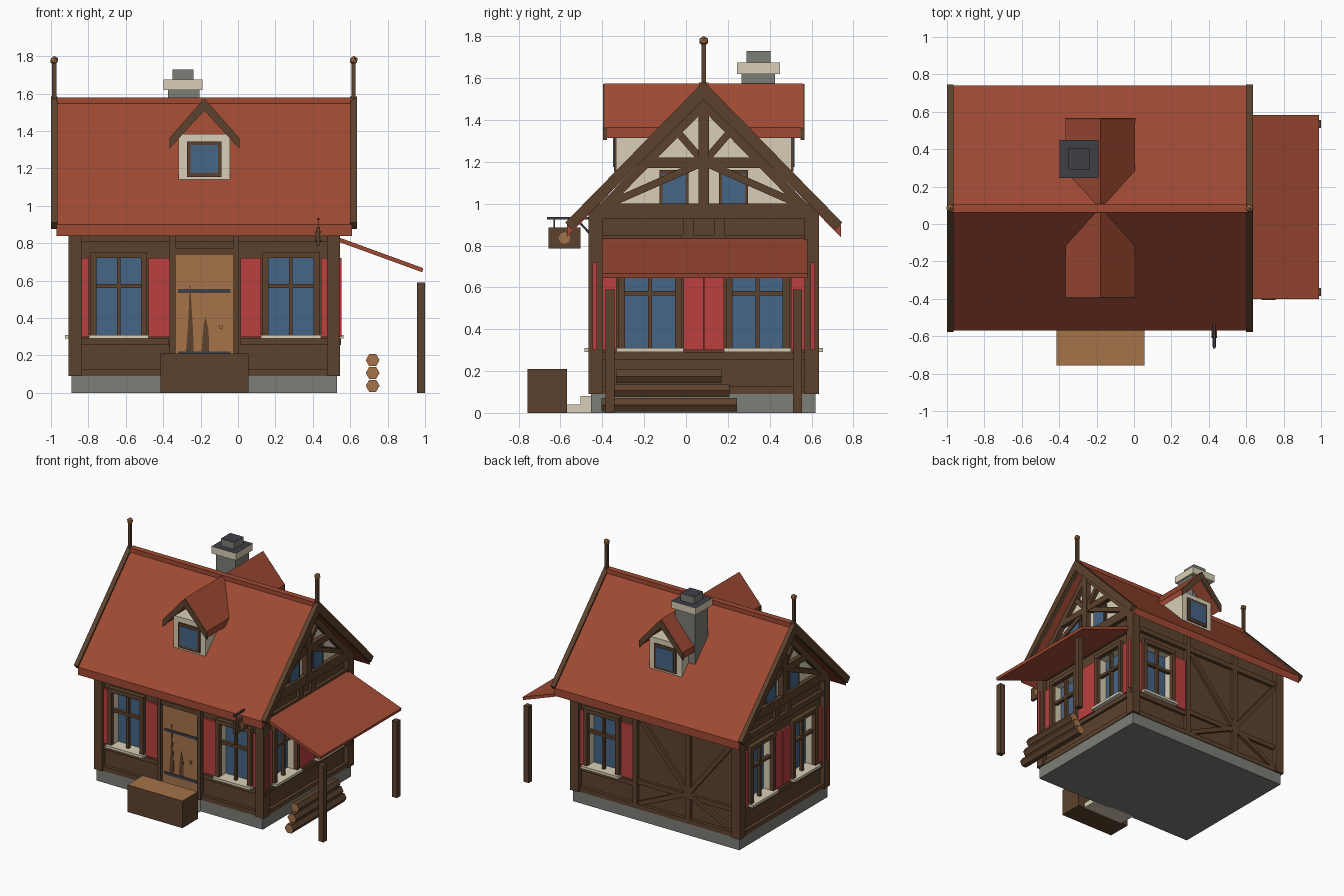
import bpy, bmesh, math
from mathutils import Vector

if "Cube" in bpy.data.objects:
    bpy.data.objects.remove(bpy.data.objects["Cube"])

CX, CY = -0.18, 0.085          # centre of the house body


def material(name, r, g, b):
    def lin(c):
        c /= 255
        return c / 12.92 if c < 0.04045 else ((c + 0.055) / 1.055) ** 2.4
    m = bpy.data.materials.new(name)
    m.diffuse_color = (lin(r), lin(g), lin(b), 1)
    m.use_nodes = True
    m.node_tree.nodes["Principled BSDF"].inputs["Base Color"].default_value = m.diffuse_color
    return m


timber = material("dark timber", 92, 66, 45)
tiles = material("roof tiles", 160, 74, 51)
plaster = material("cream plaster", 216, 207, 182)
glass = material("blue glass", 70, 102, 136)
paint = material("red paint", 187, 64, 63)
wood = material("light wood", 165, 115, 73)
stone = material("grey stone", 124, 126, 119)
iron = material("dark iron", 62, 62, 71)


def prism(name, pts, axis, a0, a1, mat, alt=None, rule=None):
    """Extrude a 2D outline along an axis; faces passing rule get alt."""
    place = {'x': lambda p, a: (a, p[0], p[1]),
             'y': lambda p, a: (p[0], a, p[1]),
             'z': lambda p, a: (p[0], p[1], a)}[axis]
    bm = bmesh.new()
    lo = [bm.verts.new(place(p, a0)) for p in pts]
    hi = [bm.verts.new(place(p, a1)) for p in pts]
    bm.faces.new(lo)
    bm.faces.new(hi)
    for i in range(len(pts)):
        j = (i + 1) % len(pts)
        bm.faces.new((lo[i], lo[j], hi[j], hi[i]))
    bmesh.ops.recalc_face_normals(bm, faces=bm.faces)
    bm.normal_update()
    if rule:
        for f in bm.faces:
            f.material_index = int(rule(f.normal))
    me = bpy.data.meshes.new(name)
    bm.to_mesh(me)
    bm.free()
    me.materials.append(mat)
    if alt:
        me.materials.append(alt)
    ob = bpy.data.objects.new(name, me)
    bpy.context.collection.objects.link(ob)
    return ob


def rect(u0, u1, v0, v1):
    return [(u0, v0), (u1, v0), (u1, v1), (u0, v1)]


def box(name, x0, x1, y0, y1, z0, z1, mat, alt=None, rule=None):
    return prism(name, rect(x0, x1, y0, y1), 'z', z0, z1, mat, alt, rule)


# Wall faces: extrusion axis, wall plane position, outward sign
FACES = {'front': ('y', -0.43, -1), 'back': ('y', 0.60, 1),
         'right': ('x', 0.51, 1), 'left': ('x', -0.87, -1)}


def on_wall(face, name, pts, d0, d1, mat, alt=None, rule=None):
    ax, p, s = FACES[face]
    return prism(face + "_" + name, pts, ax, p + s * d0, p + s * d1, mat, alt, rule)


def brace(face, name, a, b, w=0.04, d=0.03):
    a, b = Vector(a), Vector(b)
    t = (b - a).normalized() * w / 2
    n = Vector((-t.y, t.x))
    on_wall(face, name, [a + n, b + n, b - n, a - n], -0.01, d, timber)


def up(n):
    return n.z > 0.9


# Base, walls and gable
box("foundation", -0.89, 0.53, -0.455, 0.62, 0, 0.09, stone)
body = box("walls", -0.87, 0.51, -0.43, 0.60, 0.09, 0.98, timber, plaster, lambda n: False)
prism("gable_walls", [(-0.43, 0.97), (0.60, 0.97), (CY, 1.49)], 'x', -0.87, 0.51, plaster)
for x0 in (-0.905, 0.475):
    for y0 in (-0.466, 0.566):
        box("corner_post", x0, x0 + 0.07, y0, y0 + 0.07, 0.09, 0.98, timber)


# Windows with recess, frame, bars, sill and shutters
def window(face, c, reach):
    cut = on_wall(face, "window_cutter", rect(c - .12, c + .12, .305, .72), -.06, .05,
                  timber, plaster, lambda n: True)
    cut.hide_render = True
    cut.hide_viewport = True
    m = body.modifiers.new("opening", 'BOOLEAN')
    m.operation, m.solver, m.object = 'DIFFERENCE', 'EXACT', cut
    on_wall(face, "glass", rect(c - .12, c + .12, .305, .72), -.062, -.052, glass)
    for s in (-1, 1):
        on_wall(face, "frame_side", rect(c + s * .12, c + s * .152, .30, .75), 0, .034, timber)
        on_wall(face, "shutter", rect(c + s * .16, c + s * reach, .30, .72), -.005, .017, paint)
    on_wall(face, "frame_top", rect(c - .152, c + .152, .72, .752), 0, .036, timber)
    on_wall(face, "bar_upright", rect(c - .01, c + .01, .305, .72), -.015, .01, timber)
    on_wall(face, "bar_cross", rect(c - .12, c + .12, .56, .582), -.015, .012, timber)
    on_wall(face, "sill", rect(c - .16, c + .16, .29, .31), -.05, .055, plaster)
    on_wall(face, "sill_beam", rect(c - .268, c + .268, .255, .29), 0, .02, timber)


for face, centres, reach in (('front', (-.6375, .2825), .27), ('back', (.2825,), .27),
                             ('right', (-.1725, .3425), .257), ('left', (-.1725, .3425), .257)):
    for c in centres:
        window(face, c, reach)

# Horizontal beams of all walls
for face in FACES:
    lo, hi = (-0.85, 0.49) if FACES[face][0] == 'y' else (-0.41, 0.58)
    on_wall(face, "bottom_beam", rect(lo, hi, .09, .125), 0, .025, timber)
    on_wall(face, "top_beam", rect(lo, hi, .81, .85), 0, .025, timber)

# Timber framing of the back wall
for x in (-0.45, 0.0):
    on_wall('back', "post", rect(x - .02, x + .02, .12, .97), 0, .025, timber)
on_wall('back', "rail", rect(-.85, 0, .28, .315), 0, .02, timber)
for a, b in (((-.83, .8), (-.45, .32)), ((-.03, .8), (-.45, .32)),
             ((-.83, .13), (-.45, .32)), ((-.03, .13), (-.45, .32))):
    brace('back', "brace", a, b, .035, .022)

# Gable framing, the same at both ends
for face in ('right', 'left'):
    on_wall(face, "tie_beam", rect(-.45, .62, .93, 1.0), 0, .035, timber)
    on_wall(face, "king_post", rect(CY - .025, CY + .025, .98, 1.5), 0, .04, timber)
    on_wall(face, "collar_beam", rect(CY - .29, CY + .29, 1.17, 1.22), 0, .035, timber)
    on_wall(face, "rafters", [(-.43, .98), (CY, 1.507), (.60, .98), (.54, .98), (CY, 1.445),
                              (-.37, .98)], 0, .035, timber)
    for s in (-1, 1):
        brace(face, "lower_brace", (CY + s * .02, 1.19), (CY + s * .45, 1.0), .035)
        brace(face, "upper_brace", (CY + s * .01, 1.21), (CY + s * .14, 1.36), .035)
        c = CY + s * .142
        on_wall(face, "gable_frame", rect(c - .07, c + .07, .99, 1.16), 0, .012, timber)
        on_wall(face, "gable_glass", rect(c - .055, c + .055, 1.0, 1.142), 0, .018, glass)
        on_wall(face, "stud", rect(CY + s * .05, CY + s * .1, .84, .95), 0, .025, timber)

# Main roof, ridge, gable boards and finials
prism("main_roof", [(-.57, .84), (-.57, .90), (CY, 1.57), (.74, .90), (.74, .84), (CY, 1.51)],
      'x', -.97, .61, tiles)
box("ridge_cap", -.97, .61, CY - .023, CY + .023, 1.53, 1.58, tiles)
for x0, x1 in ((-1.0, -.965), (.60, .637)):
    prism("gable_board", [(-.545, .875), (-.577, .91), (CY, 1.585), (.747, .91), (.715, .875),
                          (CY, 1.495)], 'x', x0, x1, timber)
    xm = (x0 + x1) / 2
    box("finial_post", xm - .011, xm + .011, CY - .011, CY + .011, 1.5, 1.77, timber)
    bpy.ops.mesh.primitive_ico_sphere_add(subdivisions=1, radius=.024, location=(xm, CY, 1.778))
    bpy.context.object.name = "finial_ball"
    bpy.context.object.data.materials.append(wood)

# Dormers, mirrored front to back
for s in (-1, 1):
    def Y(d):
        return CY + s * d

    def chevron(top, w, eave, inner, low):
        return [(CX - w, low), (CX - w, eave), (CX, top), (CX + w, eave), (CX + w, low), (CX, inner)]
    prism("dormer_roof", chevron(1.575, .185, 1.365, 1.53, 1.315), 'y', Y(0), Y(.475), tiles)
    prism("dormer_board", chevron(1.573, .187, 1.362, 1.51, 1.305), 'y', Y(.462), Y(.481), timber)
    prism("dormer_wall", rect(CX - .138, CX + .138, 1.1, 1.385), 'y', Y(.1), Y(.42), plaster)
    prism("dormer_frame", rect(CX - .092, CX + .092, 1.155, 1.345), 'y', Y(.41), Y(.43), timber)
    prism("dormer_glass", rect(CX - .073, CX + .073, 1.175, 1.325), 'y', Y(.425), Y(.434), glass)

# Chimney
box("chimney_shaft", -.375, -.205, .265, .425, 1.1, 1.63, stone)
box("chimney_cap", -.397, -.19, .245, .45, 1.62, 1.675, plaster, iron, up)
box("chimney_pot", -.35, -.237, .29, .405, 1.67, 1.73, stone, iron, up)

# Door with frame, straps and handle
on_wall('front', "door", rect(-.335, -.025, .09, .74), 0, .012, wood)
for x in (-.365, -.025):
    on_wall('front', "door_jamb", rect(x, x + .03, .09, .9), 0, .036, timber)
on_wall('front', "door_lintel", rect(-.335, -.025, .74, .775), 0, .034, timber)
for z in (.20, .535):
    on_wall('front', "door_strap", rect(-.32, -.04, z, z + .02), .01, .018, iron)
on_wall('front', "door_handle", rect(-.098, -.082, .345, .361), .01, .025, wood)
for x, h in ((-.255, .6), (-.172, .41)):
    on_wall('front', "door_grain", [(x - .024, .21), (x + .018, .21), (x + .015, .33),
                                    (x - .002, h), (x - .012, .36)], .01, .015, timber)

# Doorstep, and the wooden crate in front of it
box("lower_step", -.36, .0, -.57, -.44, 0, .04, plaster)
box("upper_step", -.36, .0, -.505, -.44, .04, .08, plaster)
box("crate", -.415, .055, -.757, -.57, 0, .21, timber, wood, up)

# Side porch
prism("porch_roof", [(.51, .842), (.99, .667), (.985, .645), (.51, .818)], 'y', -.402, .582, tiles)
for y in (-.385, .512):
    box("porch_post", .957, 1.0, y, y + .043, 0, .59, timber)

# Stacked logs
for z, y0, y1 in ((.038, -.405, .245), (.107, -.37, .207), (.175, -.335, .17)):
    hexagon = [(.72 + .037 * math.cos(k * math.pi / 3), z + .037 * math.sin(k * math.pi / 3))
               for k in range(6)]
    prism("log", hexagon, 'y', y0, y1, timber, wood, lambda n: abs(n.y) > .9)

# Hanging sign
box("sign_bar", .422, .436, -.665, -.43, .925, .936, iron)
prism("sign_strut", [(-.53, .925), (-.515, .925), (-.455, .86), (-.46, .85)], 'x', .424, .434, iron)
for y in (-.63, -.54):
    box("sign_hook", .427, .431, y - .003, y + .003, .88, .93, iron)
box("sign_board", .419, .439, -.657, -.505, .785, .887, timber)
disc = [(-.581 + .028 * math.cos(k * math.pi / 4), .836 + .028 * math.sin(k * math.pi / 4))
        for k in range(8)]
prism("sign_disc", disc, 'x', .414, .444, wood)
